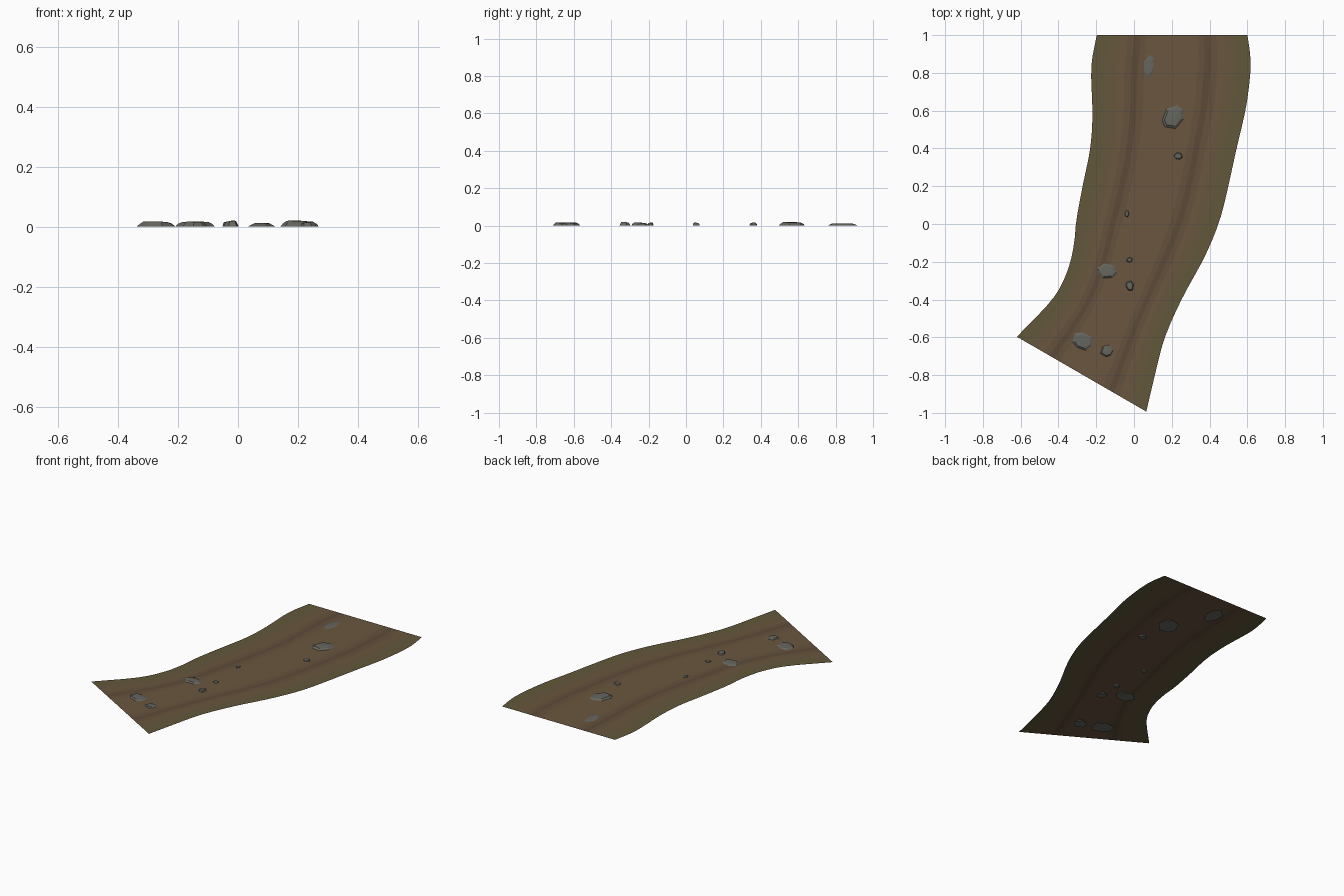
import bpy, bmesh, math, random
from mathutils import Vector

if "Cube" in bpy.data.objects:
    bpy.data.objects.remove(bpy.data.objects["Cube"])
random.seed(4)


def material(name, rgb):
    m = bpy.data.materials.new(name)
    m.diffuse_color = (*rgb, 1)
    m.use_nodes = True
    m.node_tree.nodes["Principled BSDF"].inputs["Base Color"].default_value = m.diffuse_color
    return m


def finish(name, bm, mats):
    me = bpy.data.meshes.new(name)
    bm.to_mesh(me)
    bm.free()
    for m in mats:
        me.materials.append(m)
    ob = bpy.data.objects.new(name, me)
    bpy.context.collection.objects.link(ob)
    return ob


def smooth_line(pts, count):
    """Catmull-Rom through the points, resampled evenly by length."""
    p = [Vector(q) for q in pts]
    p = [2 * p[0] - p[1]] + p + [2 * p[-1] - p[-2]]
    fine = []
    for a, b, c, d in zip(p, p[1:], p[2:], p[3:]):
        for k in range(12):
            t = k / 12
            fine.append(0.5 * (2 * b + (c - a) * t + (2 * a - 5 * b + 4 * c - d) * t * t
                               + (3 * b - a - 3 * c + d) * t ** 3))
    fine.append(p[-2])
    dist = [0]
    for a, b in zip(fine, fine[1:]):
        dist.append(dist[-1] + (b - a).length)
    out, k = [], 0
    for i in range(count):
        s = dist[-1] * i / (count - 1)
        while k < len(fine) - 2 and dist[k + 1] < s:
            k += 1
        out.append(fine[k].lerp(fine[k + 1], (s - dist[k]) / (dist[k + 1] - dist[k])))
    return out


# Dirt track: flat ribbon between two curved edges
LEFT = [(-.197, 1), (-.226, .83), (-.22, .58), (-.232, .4), (-.27, .21), (-.305, .02),
        (-.318, -.11), (-.353, -.25), (-.43, -.395), (-.62, -.597)]
RIGHT = [(.6, 1), (.618, .85), (.595, .63), (.543, .4), (.49, .16), (.447, 0),
         (.373, -.175), (.267, -.37), (.2, -.51), (.152, -.635), (.108, -.81), (.065, -.993)]
ROWS, COLS, Z = 31, 24, 0.01
left, right = smooth_line(LEFT, ROWS), smooth_line(RIGHT, ROWS)

# Colour bands across the track: grassy edge, dirt, two darker wheel ruts
grass, dirt, rut = Vector((.12, .095, .042)), Vector((.145, .093, .05)), Vector((.095, .06, .036))
bands = []
for i in range(COLS // 2):
    t = (i + .5) / COLS
    col = grass.lerp(dirt, min(1, max(0, (t - .06) / .14)))
    col = col.lerp(rut, .75 * math.exp(-((t - .27) / .045) ** 2))
    bands.append(material(f"track_band_{i}", col))

bm = bmesh.new()
grid = [[bm.verts.new((*a.lerp(b, i / COLS), Z)) for i in range(COLS + 1)]
        for a, b in zip(left, right)]
for r0, r1 in zip(grid, grid[1:]):
    for i in range(COLS):
        f = bm.faces.new((r0[i], r1[i], r1[i + 1], r0[i + 1]))
        f.material_index = min(i, COLS - 1 - i)
        f.smooth = True
finish("dirt_track", bm, bands)


# Stones: faceted low mounds sunk through the track
stone_grey = material("stone_grey", (.13, .13, .115))


def stone(name, x, y, base, mid, h, turn, n):
    """base and mid are half sizes at z = 0 and at track level."""
    bm = bmesh.new()
    jitter = [(random.uniform(-.2, .2), random.uniform(.92, 1.08)) for _ in range(n)]
    tilt = random.uniform(0, 2 * math.pi)
    rings = []
    for (rx, ry), z in ((base, 0), (mid, Z), ((mid[0] * .78, mid[1] * .78), h)):
        ring = []
        for k, (da, dr) in enumerate(jitter):
            a = 2 * math.pi * k / n + da
            u, v = rx * dr * math.cos(a), ry * dr * math.sin(a)
            zz = z - (h - Z) * .22 * (1 + math.cos(a - tilt)) if z == h else z
            ring.append(bm.verts.new((x + u * math.cos(turn) - v * math.sin(turn),
                                      y + u * math.sin(turn) + v * math.cos(turn), zz)))
        rings.append(ring)
    for lo, hi in zip(rings, rings[1:]):
        for k in range(n):
            j = (k + 1) % n
            bm.faces.new((lo[k], lo[j], hi[j], hi[k]))
    bm.faces.new(rings[0][::-1])
    peak = bm.verts.new(sum((v.co for v in rings[2]), Vector()) / n)
    peak.co.z = h
    for k in range(n):
        bm.faces.new((rings[2][k], rings[2][(k + 1) % n], peak))
    bmesh.ops.recalc_face_normals(bm, faces=bm.faces)
    finish(name, bm, [stone_grey])


STONES = [
    (.08, .835, (.05, .085), (.03, .063), .013, -.1, 7),
    (.207, .565, (.06, .078), (.052, .068), .02, -.4, 7),
    (.235, .36, (.027, .021), (.025, .018), .016, -.3, 6),
    (-.038, .055, (.014, .02), (.012, .018), .016, 0, 6),
    (-.023, -.19, (.02, .016), (.018, .014), .016, .5, 6),
    (-.14, -.248, (.066, .053), (.056, .043), .017, -.2, 6),
    (-.023, -.328, (.027, .032), (.022, .027), .02, .2, 6),
    (-.272, -.62, (.072, .058), (.058, .047), .018, -.3, 7),
    (-.145, -.672, (.045, .04), (.036, .031), .017, .3, 6),
]
for i, s in enumerate(STONES):
    stone(f"stone_{i + 1}", *s)
